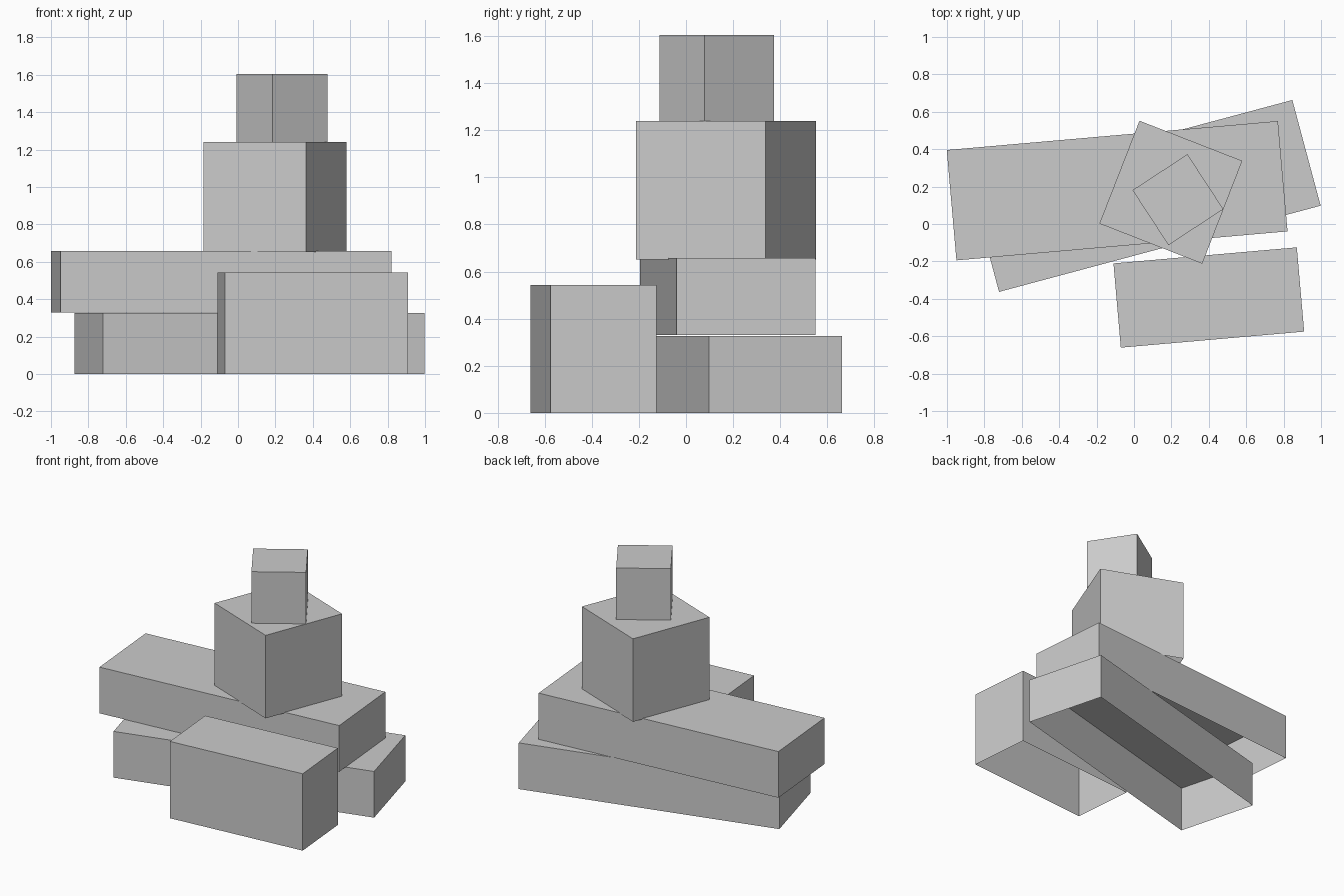
import bpy, bmesh, math
from mathutils import Matrix, Vector

cube = bpy.data.objects.get("Cube")
if cube:
    bpy.data.objects.remove(cube, do_unlink=True)

# Single plain grey for every block
grey = bpy.data.materials.new("plain_grey")
grey.use_nodes = True
colour = (0.6, 0.6, 0.6, 1)
grey.diffuse_color = colour
grey.node_tree.nodes["Principled BSDF"].inputs["Base Color"].default_value = colour


def open_box(name, centre, size, base, top, angle):
    """Turned box shell with a top and four walls, open underneath."""
    bm = bmesh.new()
    bmesh.ops.create_cube(bm, size=1)
    bm.normal_update()
    under = [f for f in bm.faces if f.normal.z < -0.5]
    bmesh.ops.delete(bm, geom=under, context="FACES_ONLY")
    bmesh.ops.scale(bm, vec=Vector((*size, top - base)), verts=bm.verts)
    mesh = bpy.data.meshes.new(name)
    bm.to_mesh(mesh)
    bm.free()
    mesh.materials.append(grey)
    obj = bpy.data.objects.new(name, mesh)
    obj.location = (*centre, (base + top) / 2)
    obj.rotation_euler.z = math.radians(angle)
    bpy.context.collection.objects.link(obj)


# Two long crossed slabs
open_box("lower_slab", (0.0625, 0.15), (1.78, 0.585), 0, 0.327, 15)
open_box("upper_slab", (-0.09, 0.178), (1.777, 0.592), 0.33, 0.657, 5)
# Tower of two turned cubes
open_box("tower_block", (0.197, 0.17), (0.59, 0.59), 0.652, 1.24, -21.3)
open_box("top_block", (0.235, 0.13), (0.351, 0.351), 1.24, 1.605, 33.2)
# Separate block in front
open_box("front_block", (0.4, -0.393), (0.984, 0.452), 0, 0.544, 5)
